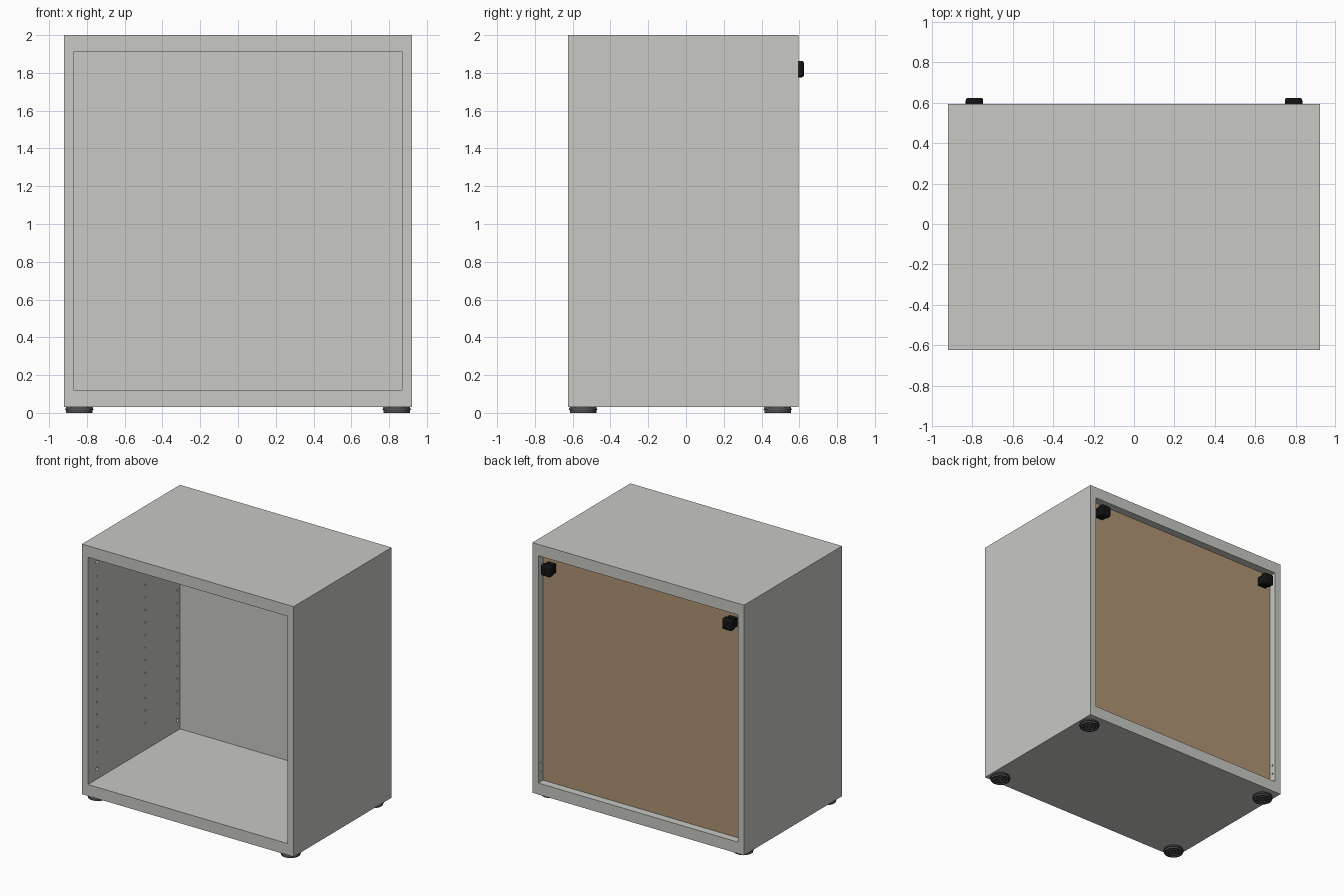
import bpy, bmesh, math
from mathutils import Matrix, Vector

if "Cube" in bpy.data.objects:
    bpy.data.objects.remove(bpy.data.objects["Cube"])


def material(name, rgb):
    m = bpy.data.materials.new(name)
    m.use_nodes = True
    m.diffuse_color = (*rgb, 1)
    bsdf = next(n for n in m.node_tree.nodes if n.type == "BSDF_PRINCIPLED")
    bsdf.inputs["Base Color"].default_value = (*rgb, 1)
    return m


GREY = material("light_grey", (0.578, 0.578, 0.552))
BROWN = material("raw_board_brown", (0.43, 0.296, 0.175))
DARK = material("foot_dark_grey", (0.07, 0.07, 0.07))
BLACK = material("black_plastic", (0.006, 0.006, 0.006))

# Main dimensions
W, FRONT, BACK = 0.922, -0.625, 0.595
BASE, FLOOR, CEILING, TOP = 0.03, 0.12, 1.91, 2.0
INNER = 0.87
PANEL_Y = 0.535


def add_box(bm, lo, hi):
    lo, hi = Vector(lo), Vector(hi)
    mat = Matrix.Translation((lo + hi) / 2) @ Matrix.Diagonal((*(hi - lo), 1))
    return bmesh.ops.create_cube(bm, size=1, matrix=mat)["verts"]


def add_cylinder(bm, centre, r1, r2, depth, rot=Matrix(), segments=32):
    bmesh.ops.create_cone(bm, cap_ends=True, segments=segments, radius1=r1,
                          radius2=r2, depth=depth,
                          matrix=Matrix.Translation(centre) @ rot)


def finish(name, bm, *mats):
    mesh = bpy.data.meshes.new(name)
    bm.to_mesh(mesh)
    bm.free()
    for m in mats:
        mesh.materials.append(m)
    ob = bpy.data.objects.new(name, mesh)
    bpy.context.collection.objects.link(ob)
    return ob


def box(name, lo, hi, *mats):
    bm = bmesh.new()
    add_box(bm, lo, hi)
    return finish(name, bm, *mats)


def smooth(ob):
    bpy.ops.object.select_all(action="DESELECT")
    ob.select_set(True)
    bpy.context.view_layer.objects.active = ob
    bpy.ops.object.shade_smooth_by_angle(angle=math.radians(35))


# Top and bottom boards
box("top_board", (-W, FRONT, CEILING), (W, BACK, TOP), GREY)
box("bottom_board", (-W, FRONT, BASE), (W, BACK, FLOOR), GREY)

# Recessed back panel, raw board on its rear face
panel = box("back_panel", (-INNER, PANEL_Y - 0.012, FLOOR),
            (INNER, PANEL_Y, CEILING), GREY, BROWN)
for face in panel.data.polygons:
    face.material_index = int(face.normal.y > 0.5)

# Drill bits for shelf pins, fittings and rear dowels
bm = bmesh.new()
across = Matrix.Rotation(math.pi / 2, 4, "Y")
for y in (-0.51, 0.09, 0.49):
    for i in range(15):
        add_cylinder(bm, (INNER, y, 0.33 + i * 0.099), 0.007, 0.007, 0.05,
                     across, 12)
for z in (0.2, 1.83):
    for y in (-0.51, 0.49):
        add_cylinder(bm, (INNER, y, z), 0.014, 0.014, 0.05, across, 16)
for z in (0.2, 0.27):
    add_cylinder(bm, (INNER, 0.565, z), 0.007, 0.007, 0.05, across, 12)
drill = finish("drill_helper", bm)
drill.hide_render = True

# Side boards: drill one, then mirror it
side = box("side_boards", (INNER, FRONT, FLOOR), (W, BACK, CEILING), GREY)
cut = side.modifiers.new("holes", "BOOLEAN")
cut.object, cut.operation, cut.solver = drill, "DIFFERENCE", "EXACT"
side.modifiers.new("mirror", "MIRROR")
bpy.context.view_layer.update()
graph = bpy.context.evaluated_depsgraph_get()
drilled = bpy.data.meshes.new_from_object(side.evaluated_get(graph))
side.modifiers.clear()
side.data = drilled
bpy.data.objects.remove(drill)

for sign, label in ((1, "left"), (-1, "right")):
    # Rear wall spacers: square neck with a rounded head
    x, z = sign * 0.79, 1.82
    box(f"{label}_spacer_neck", (x - 0.034, PANEL_Y, z - 0.034),
        (x + 0.034, BACK, z + 0.034), BLACK)
    head = box(f"{label}_spacer_head", (x - 0.043, 0.572, z - 0.044),
               (x + 0.043, 0.625, z + 0.044), BLACK)
    bevel = head.modifiers.new("round", "BEVEL")
    bevel.width, bevel.segments = 0.014, 3
    smooth(head)
    # Cover plate on the inside of the back panel
    front = PANEL_Y - 0.012
    box(f"{label}_spacer_cover", (x - 0.042, front - 0.002, z - 0.042),
        (x + 0.042, front, z + 0.042), GREY)

    # Feet: flared disc with rim, hub and spokes underneath
    for y, end in ((-0.545, "front"), (0.485, "back")):
        c = Vector((sign * 0.84, y, 0))
        bm = bmesh.new()
        add_cylinder(bm, c + Vector((0, 0, 0.0225)), 0.076, 0.07, 0.015)
        for outer, inner in ((0.07, 0.06), (0.045, 0.037), (0.02, 0.01)):
            rings = []
            for r, h in ((outer, 0.016), (outer, 0), (inner, 0), (inner, 0.016)):
                rings.append([bm.verts.new(c + Vector(
                    (r * math.cos(math.tau * k / 32),
                     r * math.sin(math.tau * k / 32), h))) for k in range(32)])
            for a, b in zip(rings, rings[1:]):
                for k in range(32):
                    n = (k + 1) % 32
                    bm.faces.new((a[k], b[k], b[n], a[n]))
        for k in range(8):
            spoke = add_box(bm, (0.015, -0.003, 0.004), (0.065, 0.003, 0.016))
            turn = Matrix.Rotation(math.tau * k / 8, 4, "Z")
            bmesh.ops.transform(bm, verts=spoke,
                                matrix=Matrix.Translation(c) @ turn)
        bmesh.ops.recalc_face_normals(bm, faces=bm.faces)
        smooth(finish(f"{end}_{label}_foot", bm, DARK))
